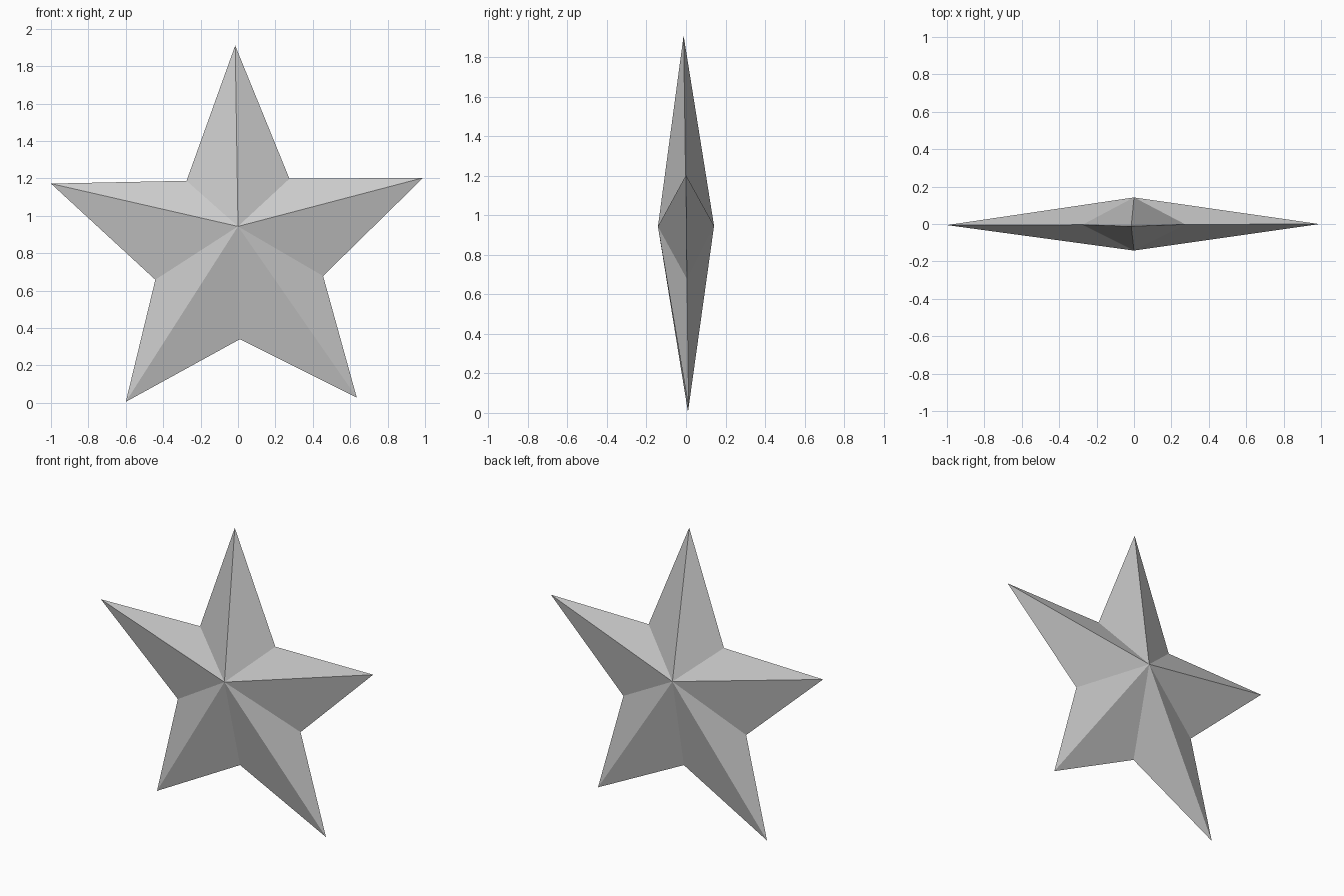
import bpy
import bmesh

cube = bpy.data.objects.get("Cube")
if cube:
    bpy.data.objects.remove(cube, do_unlink=True)

# Plain grey material
grey = bpy.data.materials.new("light grey")
grey.use_nodes = True
color = (0.6, 0.6, 0.6, 1)
grey.diffuse_color = color
grey.node_tree.nodes["Principled BSDF"].inputs["Base Color"].default_value = color

# Outline of the slightly irregular star, clockwise from the top tip (x, z)
tips = [(-0.015, 1.91), (0.99, 1.203), (0.635, 0.028), (-0.6, 0.005), (-1.0, 1.172)]
notches = [(0.275, 1.198), (0.455, 0.678), (0.01, 0.34), (-0.442, 0.658), (-0.275, 1.187)]
outline = [point for pair in zip(tips, notches) for point in pair]

centre_z = 0.945
half_depth = 0.142
lean = 0.0125


def rim_y(x, z):
    """The rim leans a little forward at the top."""
    return 0.003 * x - lean * (z - centre_z)


# Faceted star: the rim joined to a front and a back apex
bm = bmesh.new()
rim = [bm.verts.new((x, rim_y(x, z), z)) for x, z in outline]
for y in (-half_depth, half_depth):
    apex = bm.verts.new((0, y, centre_z + lean * y))
    for a, b in zip(rim, rim[1:] + rim[:1]):
        bm.faces.new((a, b, apex))
bmesh.ops.recalc_face_normals(bm, faces=bm.faces)

mesh = bpy.data.meshes.new("star")
bm.to_mesh(mesh)
bm.free()
mesh.materials.append(grey)
star = bpy.data.objects.new("star", mesh)
bpy.context.collection.objects.link(star)
